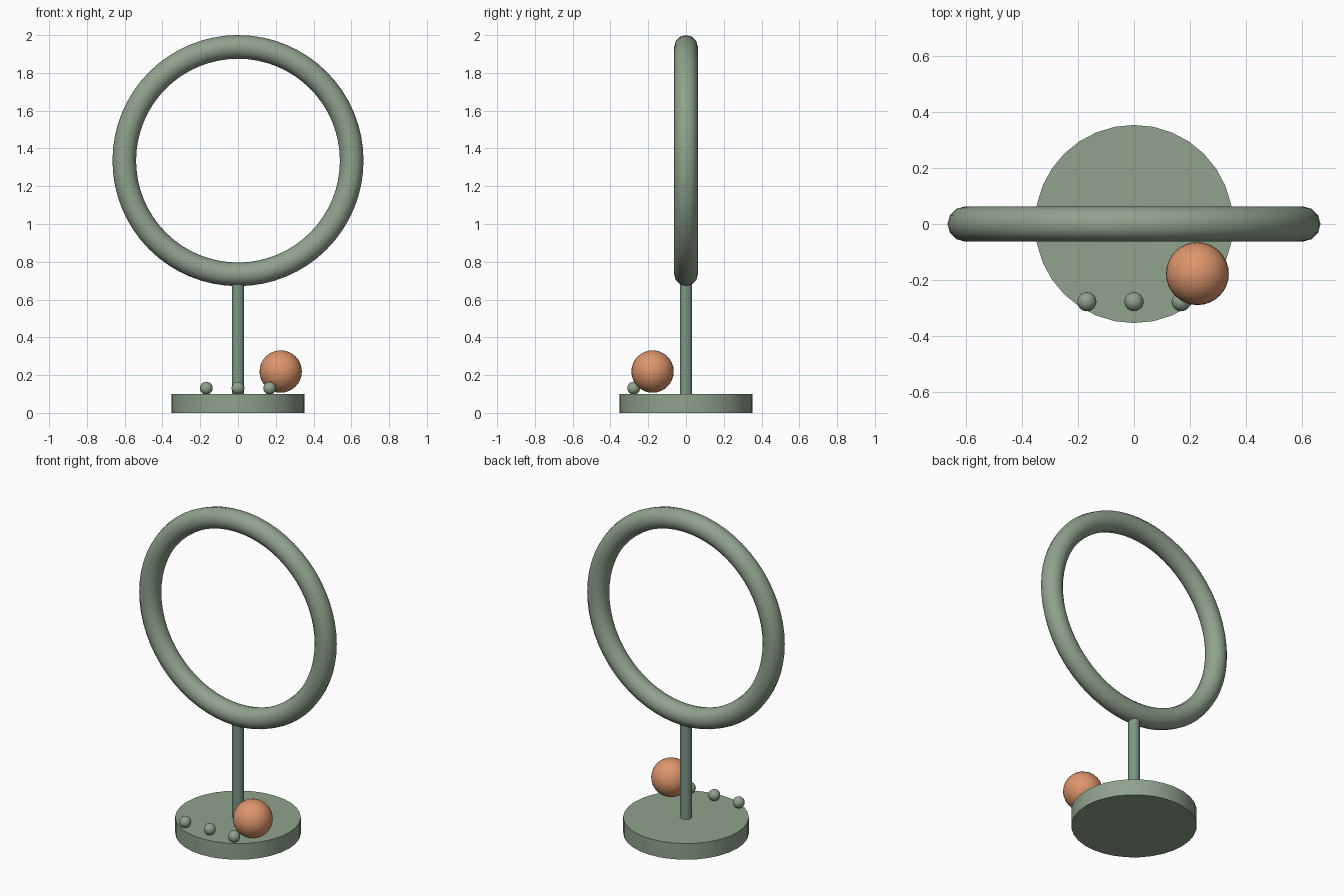
import bpy
import math

if "Cube" in bpy.data.objects:
    bpy.data.objects.remove(bpy.data.objects["Cube"])


def material(name, rgb):
    m = bpy.data.materials.new(name)
    m.diffuse_color = (*rgb, 1)
    m.use_nodes = True
    m.node_tree.nodes["Principled BSDF"].inputs["Base Color"].default_value = m.diffuse_color
    return m


sage = material("sage", (0.28, 0.36, 0.27))
dark_sage = material("dark_sage", (0.21, 0.31, 0.24))
orange = material("orange", (0.72, 0.30, 0.15))


def finish(name, mat):
    ob = bpy.context.object
    ob.name = name
    ob.data.materials.append(mat)
    bpy.ops.object.shade_smooth_by_angle(angle=math.radians(40))
    return ob


def cylinder(name, r, z0, z1, sides, mat):
    bpy.ops.mesh.primitive_cylinder_add(
        vertices=sides, radius=r, depth=z1 - z0, location=(0, 0, (z0 + z1) / 2))
    return finish(name, mat)


def ball(name, r, loc, mat, segments=32, rings=16):
    bpy.ops.mesh.primitive_uv_sphere_add(
        segments=segments, ring_count=rings, radius=r, location=loc)
    return finish(name, mat)


# Round foot and stem
cylinder("base", 0.353, 0, 0.10, 32, sage)
cylinder("stem", 0.033, 0.09, 0.70, 24, dark_sage)

# Upright ring, open in the middle
bpy.ops.mesh.primitive_torus_add(
    major_segments=64, minor_segments=12, major_radius=0.602, minor_radius=0.0625,
    location=(0, 0, 1.3355), rotation=(math.pi / 2, 0, 0))
finish("ring", sage)

# Three small beads along the front of the base
for i, x in enumerate((-0.168, 0, 0.168)):
    ball(f"bead_{i + 1}", 0.034, (x, -0.277, 0.131), sage, 24, 12)

# Large ball resting on the base
ball("orange_ball", 0.112, (0.226, -0.177, 0.219), orange)
